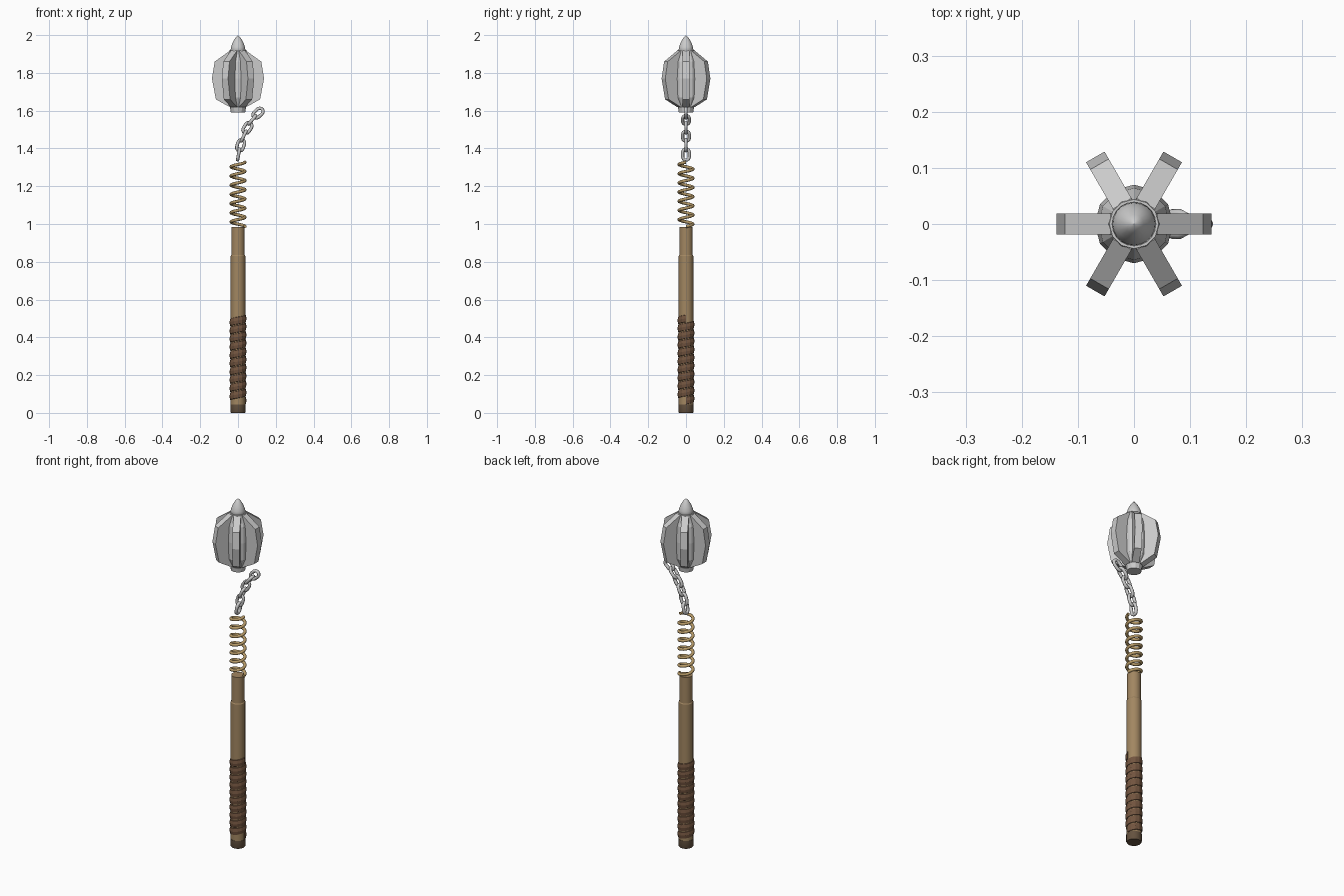
import bpy, math
from mathutils import Vector, Matrix

if "Cube" in bpy.data.objects:
    bpy.data.objects.remove(bpy.data.objects["Cube"])

TAU = 2 * math.pi


def material(name, rgb):
    m = bpy.data.materials.new(name)
    m.diffuse_color = (*rgb, 1)
    m.use_nodes = True
    m.node_tree.nodes["Principled BSDF"].inputs["Base Color"].default_value = m.diffuse_color
    return m


wood = material("wood", (0.36, 0.24, 0.12))
leather = material("leather", (0.17, 0.09, 0.05))
dark_wood = material("dark_wood", (0.13, 0.085, 0.05))
brass = material("brass", (0.48, 0.33, 0.14))


def make(name, verts, faces, mat=None, smooth=None):
    me = bpy.data.meshes.new(name)
    me.from_pydata(verts, [], faces)
    ob = bpy.data.objects.new(name, me)
    bpy.context.collection.objects.link(ob)
    if mat:
        me.materials.append(mat)
    bpy.context.view_layer.objects.active = ob
    ob.select_set(True)
    bpy.ops.object.mode_set(mode='EDIT')
    bpy.ops.mesh.select_all(action='SELECT')
    bpy.ops.mesh.normals_make_consistent(inside=False)
    bpy.ops.object.mode_set(mode='OBJECT')
    if smooth:
        bpy.ops.object.shade_smooth_by_angle(angle=math.radians(smooth))
    ob.select_set(False)
    return ob


def skin(name, rings, loop=False, mat=None, smooth=None):
    """Bridge equal rings of points; cap the ends unless looped."""
    n, k = len(rings[0]), len(rings)
    verts = [v for r in rings for v in r]
    faces = []
    for i in range(k if loop else k - 1):
        a, b = i * n, (i + 1) % k * n
        faces += [(a + j, a + (j + 1) % n, b + (j + 1) % n, b + j) for j in range(n)]
    if not loop:
        faces += [tuple(range(n))[::-1], tuple(range((k - 1) * n, k * n))]
    return make(name, verts, faces, mat, smooth)


def lathe(name, profile, sides, mat=None, smooth=None):
    rings = [[(r * math.cos(TAU * j / sides), r * math.sin(TAU * j / sides), z)
              for j in range(sides)] for r, z in profile]
    return skin(name, rings, False, mat, smooth)


def helix(name, radius, z0, pitch, turns, steps, section, mat, smooth=None):
    """Sweep a (radial, vertical) section along a rising coil."""
    rings = []
    for i in range(int(turns * steps) + 1):
        a = TAU * i / steps
        z = z0 + pitch * i / steps
        rings.append([((radius + u) * math.cos(a), (radius + u) * math.sin(a), z + v)
                      for u, v in section])
    return skin(name, rings, False, mat, smooth)


def circle(r, n):
    return [(r * math.cos(TAU * j / n), r * math.sin(TAU * j / n)) for j in range(n)]


# Handle: pommel, shaft with a slightly thinner upper part, leather wrap
lathe("pommel", [(0.037, 0), (0.040, 0.006), (0.040, 0.045)], 16, dark_wood, 40)
lathe("shaft", [(0.0385, 0.04), (0.0385, 0.83), (0.0355, 0.835), (0.0355, 0.985)], 16, wood, 30)
helix("grip_wrap", 0.036, 0.065, 0.0435, 10, 12,
      [(0, -0.021), (0.006, -0.018), (0.009, 0), (0.006, 0.018), (0, 0.021)], leather)

# Coil spring above the shaft
helix("spring", 0.037, 0.987, 0.0486, 7, 20, circle(0.0085, 8), brass, 60)


# Chain links, alternately turned by a quarter
def link(name, x, z, tilt, turned):
    m = Matrix.Translation((x, 0, z)) @ Matrix.Rotation(tilt, 4, 'Y')
    if turned:
        m = m @ Matrix.Rotation(math.pi / 2, 4, 'Z')
    rings = []
    for half in range(2):
        for i in range(6):
            a = math.pi * (half + i / 5)
            out = Vector((math.cos(a), 0, math.sin(a)))
            c = Vector((0, 0, 0.013 if half == 0 else -0.013)) + out * 0.0175
            rings.append([m @ (c + out * u + Vector((0, v, 0))) for u, v in circle(0.0088, 8)])
    skin(name, rings, True, None, 60)


path = [(0.003, 1.368), (0.014, 1.417), (0.030, 1.465), (0.050, 1.509), (0.075, 1.551), (0.106, 1.587)]
for i, (x, z) in enumerate(path):
    link(f"chain_link_{i + 1}", x, z, math.radians(10 + 7.5 * i), i % 2 == 0)

# Mace head: faceted core with bottom collar
lathe("head_core", [(0.038, 1.59), (0.042, 1.615), (0.050, 1.635), (0.066, 1.67), (0.070, 1.77),
                    (0.064, 1.86), (0.044, 1.92)], 12)

# Six radial flanges
outline = [(0.01, 1.62), (0.045, 1.62), (0.117, 1.66), (0.138, 1.77), (0.123, 1.86),
           (0.042, 1.918), (0.01, 1.918)]
for i in range(6):
    rot = Matrix.Rotation(TAU * i / 6, 3, 'Z')
    skin(f"flange_{i + 1}", [[rot @ Vector((x, y, z)) for x, z in outline] for y in (-0.019, 0.019)])

# Pointed finial
lathe("finial", [(0.034, 1.912), (0.039, 1.922), (0.037, 1.937), (0.030, 1.957), (0.017, 1.981),
                 (0.0005, 2.0)], 20, None, 50)
